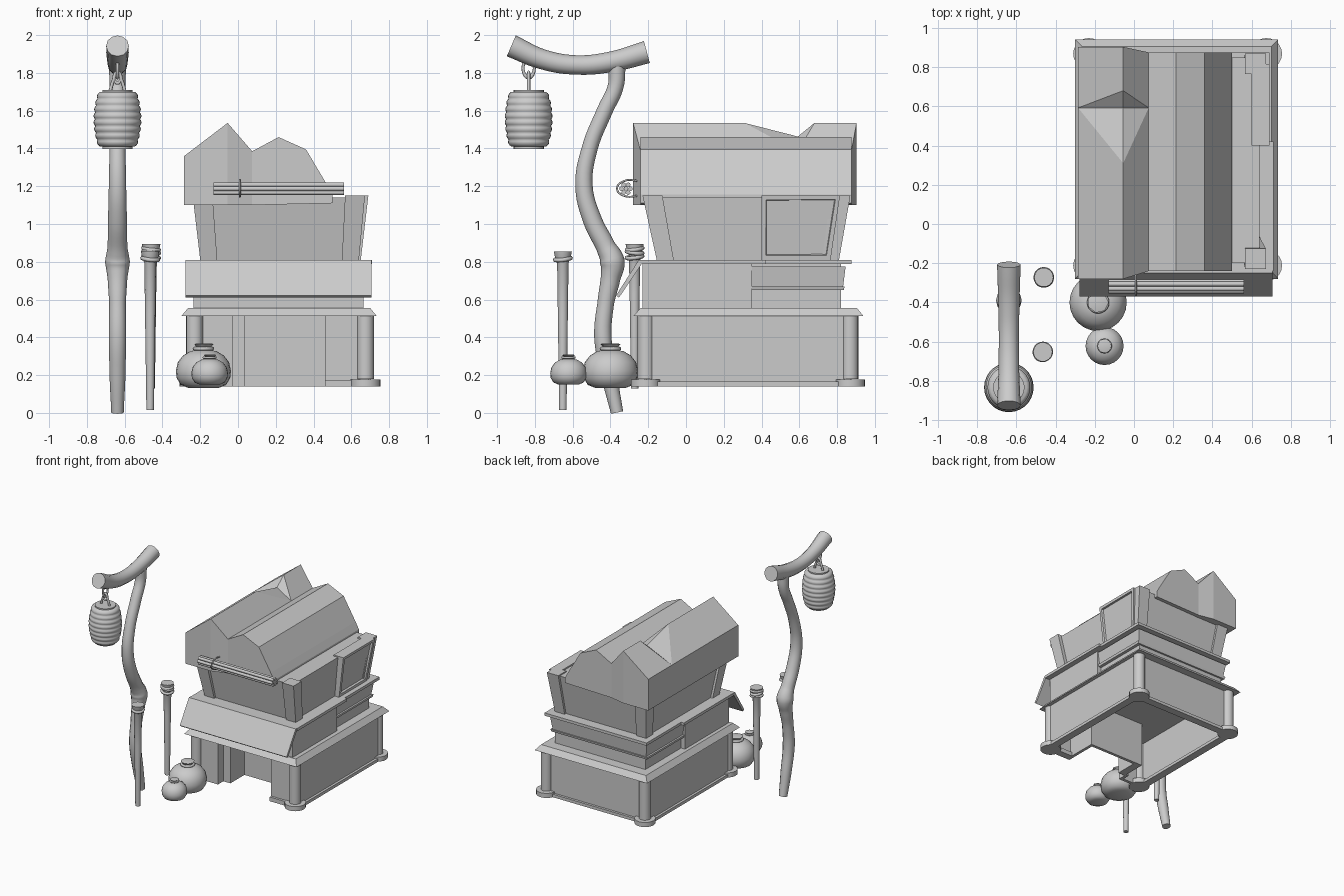
import bpy, bmesh, math
from mathutils import Vector

if "Cube" in bpy.data.objects:
    bpy.data.objects.remove(bpy.data.objects["Cube"])


def finish(bm, name, smooth=None):
    bmesh.ops.recalc_face_normals(bm, faces=bm.faces)
    me = bpy.data.meshes.new(name)
    bm.to_mesh(me)
    bm.free()
    ob = bpy.data.objects.new(name, me)
    bpy.context.collection.objects.link(ob)
    if smooth:
        shade(ob, smooth)
    return ob


def shade(ob, angle=40):
    bpy.ops.object.select_all(action='DESELECT')
    ob.select_set(True)
    bpy.context.view_layer.objects.active = ob
    bpy.ops.object.shade_smooth_by_angle(angle=math.radians(angle))


def frustum(name, z0, r0, z1, r1=None, window=False):
    """Block between two rectangles (x0, x1, y0, y1)."""
    r1 = r1 or r0
    bm = bmesh.new()
    v = [bm.verts.new((r[i], r[j], z)) for z, r in ((z0, r0), (z1, r1))
         for i, j in ((0, 2), (1, 2), (1, 3), (0, 3))]
    for f in ((3, 2, 1, 0), (4, 5, 6, 7), (0, 1, 5, 4), (1, 2, 6, 5), (2, 3, 7, 6), (3, 0, 4, 7)):
        bm.faces.new([v[i] for i in f])
    if window:
        bmesh.ops.recalc_face_normals(bm, faces=bm.faces)
        side = [max(bm.faces, key=lambda f: f.normal.x)]
        bmesh.ops.inset_region(bm, faces=side, thickness=0.032, depth=0)
        bmesh.ops.inset_region(bm, faces=side, thickness=0.006, depth=-0.015)
    return finish(bm, name)


def prism(name, pts, axis, a, b):
    """Extrude a profile: axis 'x' uses (y, z) points, axis 'y' uses (x, z)."""
    bm = bmesh.new()
    ends = [[bm.verts.new((t, p, q) if axis == 'x' else (p, t, q)) for p, q in pts] for t in (a, b)]
    n = len(pts)
    for e in ends:
        bm.faces.new(e)
    for i in range(n):
        j = (i + 1) % n
        bm.faces.new((ends[0][i], ends[0][j], ends[1][j], ends[1][i]))
    return finish(bm, name)


def lathe(name, x, y, prof, n=24, smooth=45):
    bm = bmesh.new()
    rings = [[bm.verts.new((x + r * math.cos(2 * math.pi * k / n), y + r * math.sin(2 * math.pi * k / n), z))
              for k in range(n)] for r, z in prof]
    for a, b in zip(rings, rings[1:]):
        for k in range(n):
            m = (k + 1) % n
            bm.faces.new((a[k], a[m], b[m], b[k]))
    bm.faces.new(rings[0])
    bm.faces.new(rings[-1])
    return finish(bm, name, smooth)


def tube(name, pts, cyclic=False, sides=4):
    """Smooth tube through (x, y, z, radius) points."""
    cu = bpy.data.curves.new(name, 'CURVE')
    cu.dimensions = '3D'
    cu.bevel_depth, cu.bevel_resolution, cu.use_fill_caps = 1.0, sides, True
    sp = cu.splines.new('BEZIER')
    sp.resolution_u = 6
    sp.bezier_points.add(len(pts) - 1)
    for bp, p in zip(sp.bezier_points, pts):
        bp.co, bp.radius = p[:3], p[3]
        bp.handle_left_type = bp.handle_right_type = 'AUTO'
    sp.use_cyclic_u = cyclic
    ob = bpy.data.objects.new(name, cu)
    bpy.context.collection.objects.link(ob)
    bpy.ops.object.select_all(action='DESELECT')
    ob.select_set(True)
    bpy.context.view_layer.objects.active = ob
    bpy.ops.object.convert(target='MESH')
    shade(bpy.context.view_layer.objects.active, 50)


def ring(name, loc, R, r, rot=(0, 0, 0), scale=(1, 1, 1)):
    bpy.ops.mesh.primitive_torus_add(location=loc, rotation=rot, major_radius=R, minor_radius=r,
                                     major_segments=20, minor_segments=8)
    ob = bpy.context.object
    ob.name, ob.scale = name, scale
    shade(ob, 60)


# Ground floor: hollow walls, sills, doorway niche
for x in (-0.26, 0.68):
    frustum("base_side_wall", 0.14, (x, x + 0.025, -0.21, 0.87), 0.52)
    frustum("base_side_sill", 0.14, (x - 0.02, x + 0.045, -0.21, 0.87), 0.165)
frustum("base_back_wall", 0.14, (-0.24, 0.69, 0.85, 0.875), 0.52)
frustum("base_back_sill", 0.14, (-0.24, 0.69, 0.83, 0.895), 0.165)
frustum("base_front_left", 0.14, (-0.24, -0.03, -0.22, -0.195), 0.52)
frustum("base_front_right", 0.14, (0.46, 0.69, -0.22, -0.195), 0.52)
frustum("base_front_sill", 0.14, (0.46, 0.69, -0.24, -0.18), 0.175)
frustum("door_jamb_left", 0.14, (-0.03, 0.035, -0.15, 0.06), 0.52)
frustum("door_jamb_outer", 0.14, (-0.055, -0.03, -0.22, -0.13), 0.52)
frustum("door_jamb_right", 0.14, (0.46, 0.485, -0.21, 0.06), 0.52)
frustum("door_back", 0.14, (0.035, 0.46, 0.035, 0.06), 0.52)

# Corner pillars on round feet
for x in (-0.23, 0.675):
    for y in (-0.212, 0.868):
        lathe("corner_pillar", x, y, [(0.045, 0.18), (0.045, 0.52)], 16)
        lathe("pillar_foot", x, y, [(0.08, 0.14), (0.08, 0.178)], 20)

# Lower eave and middle storey
frustum("lower_eave", 0.512, (-0.30, 0.735, -0.28, 0.94), 0.555, (-0.265, 0.70, -0.24, 0.905))
frustum("middle_front_wall", 0.55, (-0.235, 0.665, -0.23, 0.35), 0.79)
frustum("middle_back_wall", 0.55, (-0.20, 0.63, 0.30, 0.82), 0.79)
frustum("middle_band_low", 0.65, (-0.225, 0.655, 0.35, 0.835), 0.67, (-0.23, 0.66, 0.35, 0.84))
frustum("middle_band", 0.67, (-0.215, 0.645, 0.35, 0.832), 0.775, (-0.23, 0.66, 0.35, 0.845))
frustum("middle_ledge_front", 0.787, (-0.275, 0.71, -0.24, 0.42), 0.81)
frustum("middle_ledge_back", 0.787, (-0.25, 0.69, 0.40, 0.875), 0.81)
prism("front_awning", [(-0.22, 0.81), (-0.355, 0.61), (-0.37, 0.622), (-0.25, 0.81)], 'x', -0.277, 0.706)

# Upper storey, flaring upwards, with corner posts
frustum("upper_wall", 0.80, (-0.18, 0.61, -0.135, 0.79), 1.14, (-0.22, 0.64, -0.20, 0.85))
B, T = (-0.20, 0.64, -0.155, 0.81), (-0.24, 0.672, -0.23, 0.87)
for sx in (0, 1):
    for sy in (0, 1):
        def corner(r, w):
            x, y = r[sx], r[2 + sy]
            x2, y2 = x + (w if sx == 0 else -w), y + (w if sy == 0 else -w)
            return (min(x, x2), max(x, x2), min(y, y2), max(y, y2))
        frustum("upper_post", 0.81, corner(B, 0.09), 1.15, corner(T, 0.105))
frustum("upper_side_panel", 0.81, (0.55, 0.65, 0.40, 0.765), 1.15, (0.60, 0.69, 0.40, 0.815), window=True)

# Main roof with a bent slope
prism("right_roof", [(0.06, 1.10), (0.06, 1.38), (0.075, 1.385), (0.215, 1.46), (0.36, 1.395),
                     (0.47, 1.21), (0.50, 1.155), (0.50, 1.11)], 'y', -0.24, 0.875)

# Left gable roof with a dented ridge
bm = bmesh.new()
V = lambda x, y, z: bm.verts.new((x, y, z))
R = [V(-0.055, y, z) for y, z in ((-0.28, 1.535), (0.31, 1.535), (0.592, 1.463), (0.68, 1.535), (0.903, 1.535))]
foot = [V(-0.055, -0.28, 1.10), V(-0.055, 0.903, 1.10)]
for x, z, y0, y1 in ((-0.285, 1.36, -0.28, 0.903), (0.075, 1.385, -0.24, 0.875)):
    e = [V(x, y0, z), V(x, 0.592, z), V(x, y1, z)]
    b = [V(x, y0, 1.10), V(x, y1, 1.10)]
    for f in ((e[0], e[1], R[1], R[0]), (e[1], R[2], R[1]), (e[1], R[3], R[2]), (e[1], e[2], R[4], R[3]),
              (b[0], b[1], e[2], e[1], e[0]), (b[0], e[0], R[0], foot[0]), (b[1], foot[1], R[4], e[2]),
              (b[0], foot[0], foot[1], b[1])):
        bm.faces.new(f)
finish(bm, "left_gable_roof")

# Stick bundle hung across the front
spots = [(0, 0)] + [(0.024 * math.cos(k * math.pi / 3), 0.024 * math.sin(k * math.pi / 3)) for k in range(6)]
for dy, dz in spots:
    bpy.ops.mesh.primitive_cylinder_add(vertices=10, radius=0.012, depth=0.69, rotation=(0, math.pi / 2, 0),
                                        location=(0.215, -0.318 + dy, 1.187 + dz))
    bpy.context.object.name = "bundle_stick"
    shade(bpy.context.object, 50)
tube("bundle_rope", [(0.01, y, z, 0.005) for y, z in ((-0.24, 1.15), (-0.33, 1.15), (-0.365, 1.187),
                                                      (-0.33, 1.227), (-0.24, 1.227))], sides=2)

# Crooked lamp post and its cross branch
LX = -0.638
tube("lamp_post", [(LX, y, z, r) for y, z, r in (
    (-0.365, 0.002, 0.033), (-0.405, 0.19, 0.042), (-0.44, 0.40, 0.046), (-0.425, 0.58, 0.044),
    (-0.40, 0.71, 0.052), (-0.39, 0.80, 0.066), (-0.425, 0.88, 0.052), (-0.495, 1.02, 0.05), (-0.54, 1.20, 0.046),
    (-0.51, 1.40, 0.042), (-0.43, 1.60, 0.042), (-0.372, 1.73, 0.042), (-0.365, 1.84, 0.045))])
tube("lamp_branch", [(LX, y, z, r) for y, z, r in (
    (-0.925, 1.943, 0.06), (-0.76, 1.872, 0.053), (-0.58, 1.842, 0.051), (-0.40, 1.858, 0.054), (-0.207, 1.91, 0.06))])

# Ribbed paper lantern on links
LY, N = -0.833, 8
prof = []
for i in range(N * 5 + 1):
    t = i / (N * 5)
    env = 0.092 + 0.028 * math.sin(math.pi * t) ** 0.7
    prof.append((env + 0.007 * abs(math.sin(math.pi * N * t)), 1.41 + 0.29 * t))
lathe("lantern_body", LX, LY, prof, 28, 60)
for z in (1.398, 1.692):
    lathe("lantern_cap", LX, LY, [(0.08, z), (0.08, z + 0.018)], 24)
tube("lantern_handle", [(LX + x, LY, z, 0.009) for x, z in ((-0.04, 1.70), (-0.022, 1.76), (0, 1.80),
                                                            (0.022, 1.76), (0.04, 1.70))], sides=2)
ring("lantern_link", (LX, LY, 1.825), 0.03, 0.008, (math.pi / 2, 0, math.pi / 2), (1, 1.6, 1))
ring("lantern_hook", (LX, LY, 1.775), 0.02, 0.007, (math.pi / 2, 0, 0), (1, 1.4, 1))

# Two stakes with rope wraps
for x, y, z0, z1, wraps in ((-0.465, -0.652, 0.015, 0.855, (0.815,)), (-0.46, -0.272, 0.13, 0.893, (0.825, 0.85, 0.868))):
    lathe("stake", x, y, [(0.02, z0), (0.027, z0 + 0.5), (0.031, z1 - 0.06), (0.042, z1 - 0.035), (0.049, z1)], 14)
    for k, z in enumerate(wraps):
        ring("stake_rope", (x, y, z), 0.042, 0.011, (0.12 * (-1) ** k, 0.12, 0))

# Tied round jars
for x, y, R, z0, H in ((-0.183, -0.40, 0.146, 0.132, 0.20), (-0.15, -0.622, 0.097, 0.15, 0.135)):
    shape = ((0.55, 0), (0.82, 0.08), (0.97, 0.26), (1, 0.45), (0.93, 0.68), (0.74, 0.86), (0.48, 0.97), (0.3, 1.0))
    lathe("jar_body", x, y, [(R * r, z0 + H * h) for r, h in shape], 24, 60)
    top = z0 + H
    lathe("jar_neck", x, y, [(R * 0.3, top - 0.01), (R * 0.24, top + 0.012), (R * 0.37, top + R * 0.22),
                             (R * 0.3, top + R * 0.24)], 7)
    ring("jar_tie", (x, y, top + 0.008), R * 0.32, R * 0.07)
